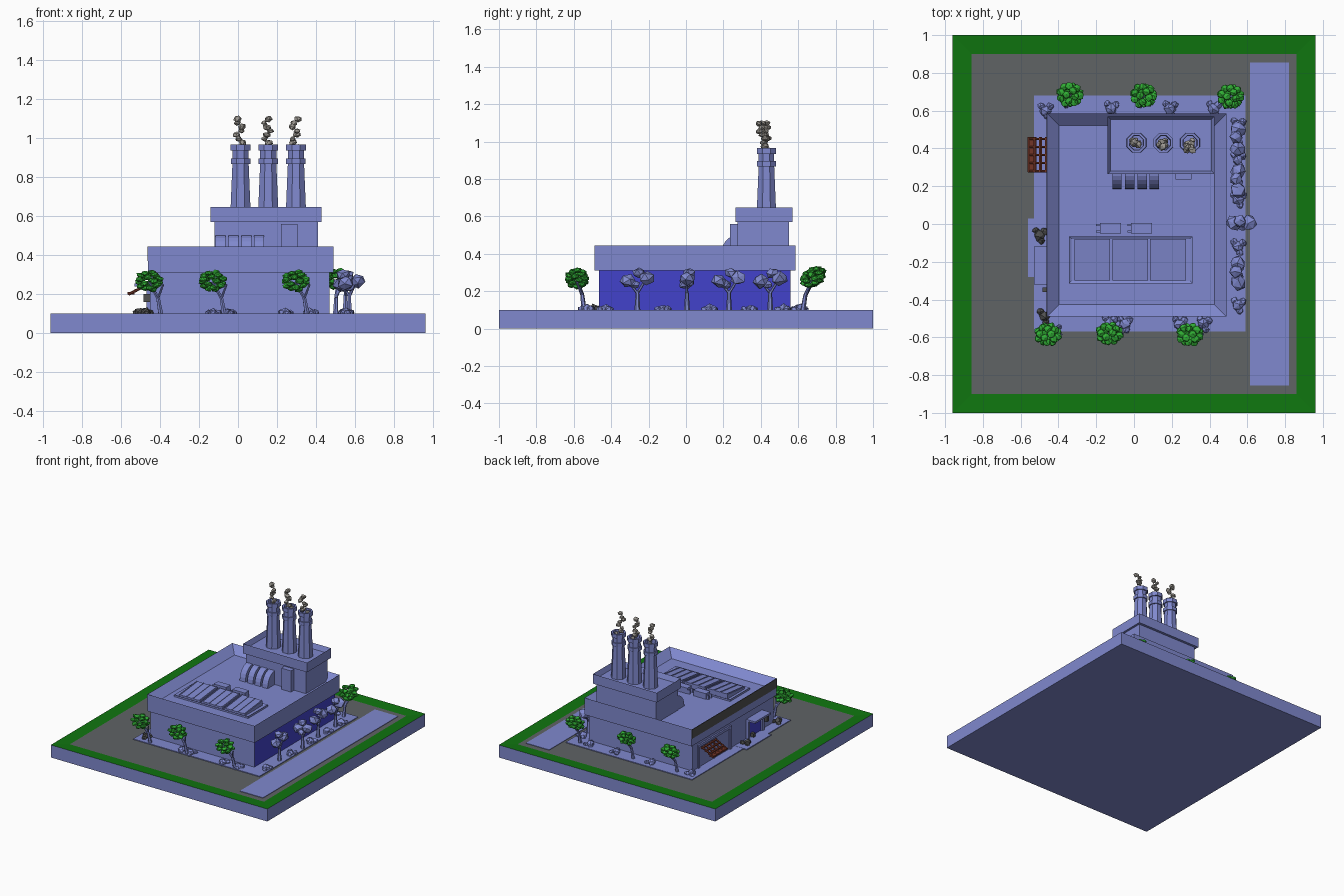
import bpy, bmesh, math, random
from mathutils import Vector, Matrix

if "Cube" in bpy.data.objects:
    bpy.data.objects.remove(bpy.data.objects["Cube"])

random.seed(4)

def mat(name, r, g, b):
    m = bpy.data.materials.new(name)
    m.diffuse_color = (r, g, b, 1)
    m.use_nodes = True
    m.node_tree.nodes["Principled BSDF"].inputs["Base Color"].default_value = m.diffuse_color
    return m

BLUE = mat("pale_blue", .215, .25, .62)
GLASS = mat("deep_blue", .055, .055, .6)
GRASS = mat("grass_green", .005, .18, .005)
LEAF = mat("leaf_green", .03, .42, .035)
ROAD = mat("road_grey", .115, .125, .13)
BROWN = mat("rust_brown", .17, .035, .02)
SMOKE = mat("smoke_grey", .34, .32, .29)
DARK = mat("dark_grey", .08, .08, .08)

def finish(name, bm, *mats):
    bmesh.ops.recalc_face_normals(bm, faces=bm.faces[:])
    me = bpy.data.meshes.new(name)
    bm.to_mesh(me)
    bm.free()
    for m in mats:
        me.materials.append(m)
    ob = bpy.data.objects.new(name, me)
    bpy.context.collection.objects.link(ob)
    return ob

def add_box(bm, x0, x1, y0, y1, z0, z1):
    mx = Matrix.Translation(((x0+x1)/2, (y0+y1)/2, (z0+z1)/2)) @ Matrix.Diagonal((x1-x0, y1-y0, z1-z0, 1))
    bmesh.ops.create_cube(bm, size=1, matrix=mx)

def boxes(name, m, *dims):
    bm = bmesh.new()
    for d in dims:
        add_box(bm, *d)
    return finish(name, bm, m)

def tray(name, dims, rim, depth, *mats):
    """Box whose top is inset and sunk; the first material is the body, the last the floor."""
    bm = bmesh.new()
    add_box(bm, *dims)
    bm.normal_update()
    top = max(bm.faces, key=lambda f: f.calc_center_median().z)
    bmesh.ops.inset_region(bm, faces=[top], thickness=rim)
    bmesh.ops.translate(bm, verts=top.verts[:], vec=(0, 0, -depth))
    top.material_index = len(mats) - 1
    return finish(name, bm, *mats)

def prism_x(bm, profile, x0, x1):
    f = bm.faces.new([bm.verts.new((x0, y, z)) for y, z in profile])
    r = bmesh.ops.extrude_face_region(bm, geom=[f])
    bmesh.ops.translate(bm, verts=[v for v in r["geom"] if isinstance(v, bmesh.types.BMVert)], vec=(x1-x0, 0, 0))

def blob(bm, c, r, squash=.85, jitter=.15):
    rot = Matrix.Rotation(random.uniform(0, 6), 4, 'Z') @ Matrix.Rotation(random.uniform(-.4, .4), 4, 'X')
    mx = Matrix.Translation(c) @ rot @ Matrix.Diagonal((r, r, r*squash, 1))
    vs = bmesh.ops.create_icosphere(bm, subdivisions=1, radius=1, matrix=mx)["verts"]
    for v in vs:
        v.co += Vector([random.uniform(-1, 1) for _ in range(3)]) * r * jitter

def limb(bm, a, b, r0, r1):
    a, b = Vector(a), Vector(b)
    d = b - a
    mx = Matrix.Translation((a+b)/2) @ d.to_track_quat('Z', 'Y').to_matrix().to_4x4()
    bmesh.ops.create_cone(bm, cap_ends=True, segments=6, radius1=r0, radius2=r1, depth=d.length, matrix=mx)

# Base slab with grass border, road surface, paving
bm = bmesh.new()
add_box(bm, -.96, .96, -1, 1, 0, .1)
bm.normal_update()
top = max(bm.faces, key=lambda f: f.calc_center_median().z)
top.material_index = 1
bmesh.ops.inset_region(bm, faces=[top], thickness=.14)
for f in bm.faces:
    if f.normal.z > .9:
        f.material_index = 1
top.material_index = 2
bmesh.ops.translate(bm, verts=top.verts[:], vec=(0, 0, -.006))
finish("base", bm, BLUE, GRASS, ROAD)
boxes("pavement", BLUE, (.615, .82, -.855, .855, .09, .098))
boxes("plaza", BLUE, (-.53, .59, -.57, .68, .09, .1))
boxes("entrance_step", BLUE, (-.56, -.45, -.28, .03, .09, .101))

# Main hall: walls with glazed right side, parapet roof
bm = bmesh.new()
add_box(bm, -.45, .47, -.465, .56, .09, .32)
bm.normal_update()
for f in bm.faces:
    if f.normal.x > .9:
        f.material_index = 1
finish("hall_walls", bm, BLUE, GLASS)
tray("hall_roof", (-.46, .49, -.49, .585, .31, .445), .09, .055, BLUE)
boxes("roof_trim", DARK, (-.463, -.458, -.49, .585, .37, .443))

# Left side: loading bay, rust awning grid, entrance
boxes("bay_frame", BLUE, (-.462, -.44, .08, .10, .1, .28), (-.462, -.44, .48, .50, .1, .28),
      (-.462, -.44, .08, .50, .265, .285), (-.455, -.44, .285, .295, .1, .265))
bm = bmesh.new()
slope = lambda x: .25 + (x + .46) * .5
for i in range(5):
    y = .28 + i * .0425
    limb(bm, (-.455, y, slope(-.455)), (-.56, y, slope(-.56)), .007, .007)
for i in range(4):
    x = -.463 - i * .031
    limb(bm, (x, .275, slope(x)), (x, .46, slope(x)), .009, .009)
add_box(bm, -.565, -.53, .28, .46, .198, .21)
finish("bay_awning", bm, BROWN)
boxes("entrance_canopy", BLUE, (-.53, -.44, -.32, -.12, .24, .255), (-.47, -.44, -.32, -.30, .1, .24),
      (-.47, -.44, -.14, -.12, .1, .24))
boxes("entrance_door", GLASS, (-.456, -.449, -.30, -.14, .1, .24))
boxes("entrance_lamps", DARK, (-.485, -.445, -.36, -.335, .16, .2), (-.485, -.445, -.19, -.165, .1, .13))

# Upper block with parapet and service cabinet
boxes("upper_block", BLUE, (-.12, .41, .275, .55, .38, .58))
tray("upper_roof", (-.14, .427, .265, .57, .57, .647), .022, .04, BLUE)
boxes("service_cabinet", BLUE, (.22, .305, .235, .28, .38, .56))

# Arched vents in front of the upper block
bm = bmesh.new()
arc = [(.28 - .095 * math.cos(a), .39 + .112 * math.sin(a)) for a in [i * math.pi / 12 for i in range(7)]]
for x in (-.09, -.023, .043, .108):
    prism_x(bm, arc + [(.28, .39)], x - .025, x + .025)
finish("arched_vents", bm, BLUE)

# Chimneys: lathe an eight-sided profile with collars and an open mouth
profile = [(.057, .60), (.045, .868), (.054, .868), (.054, .895), (.045, .895), (.045, .935),
           (.055, .935), (.055, .966), (.041, .966), (.038, .90)]
for k, cx in enumerate((.013, .155, .297)):
    bm = bmesh.new()
    rings = []
    for r, z in profile:
        rings.append([bm.verts.new((cx + r * math.cos((i + .5) * math.pi / 4),
                                    .43 + r * math.sin((i + .5) * math.pi / 4), z)) for i in range(8)])
    for a, b in zip(rings, rings[1:]):
        for i in range(8):
            bm.faces.new((a[i], a[(i+1) % 8], b[(i+1) % 8], b[i]))
    bm.faces.new(rings[0])
    bm.faces.new(rings[-1])
    finish(f"chimney_{k+1}", bm, BLUE)
    # Smoke puffs
    bm = bmesh.new()
    for i in range(8):
        t = i / 7
        blob(bm, (cx - .005 + .016 * math.sin(i * 1.7 + k), .43 - (.0, .02, .04)[k] * t + .01 * math.cos(i * 2),
                  .955 + .142 * t), .018 + .004 * (i % 2), .75)
    finish(f"smoke_{k+1}", bm, SMOKE)

# Roof panels: tray, three sloping panels with ribs, equipment boxes
tray("panel_tray", (-.345, .31, -.315, -.065, .38, .405), .02, .008, BLUE)
bm = bmesh.new()
for i in range(3):
    x0 = -.32 + i * .2
    prism_x(bm, [(-.3, .395), (-.08, .395), (-.08, .434), (-.3, .41)], x0 + .006, x0 + .194)
    for j in range(4):
        xx = x0 + .01 + j * .057
        prism_x(bm, [(-.3, .40), (-.08, .40), (-.08, .438), (-.3, .414)], xx, xx + .008)
finish("solar_panels", bm, BLUE)
boxes("roof_units", BLUE, *[b for x in (-.18, -.015) for b in (
    (x, x + .11, -.05, .005, .38, .435), (x - .02, x, -.045, -.035, .39, .42), (x - .02, x, -.01, 0, .39, .42))])

# Leaning leafy trees: base point and crown centre
leafy = [((-.395, -.545), (-.455, -.585)), ((-.07, -.545), (-.13, -.58)), ((.355, -.545), (.295, -.585)),
         ((-.36, .625), (-.34, .685)), ((.03, .625), (.05, .68)), ((.50, .625), (.51, .675))]
bt, bl = bmesh.new(), bmesh.new()
for (bx, by), (cx, cy) in leafy:
    mid = (bx + (cx - bx) * .25, by + (cy - by) * .25, .18)
    limb(bt, (bx, by, .095), mid, .014, .010)
    limb(bt, mid, (cx, cy, .26), .010, .006)
    limb(bt, mid, (bx * .7 + cx * .3 + .03, cy, .25), .007, .005)
    for i in range(22):
        a, h = i * 2.4, (i + .5) / 22 * 2 - 1
        s = math.sqrt(1 - h * h)
        back = 1 if by > 0 else 0
        z = .268 + .045 * h
        blob(bl, (cx + .056 * s * math.cos(a), cy + .045 * s * math.sin(a) + back * h * .02, z + back * .008),
             .023, .65, .1)
finish("leafy_tree_trunks", bt, BLUE)
finish("leafy_tree_crowns", bl, LEAF)

# Row of pale trees along the glazed side
bm = bmesh.new()
for ty, tx in ((-.26, .55), (.005, .57), (.23, .55), (.45, .55)):
    limb(bm, (tx, ty, .095), (tx, ty, .2), .016, .009)
    across = abs(ty) < .1
    for s in (-1, 1):
        d = Vector((.04, 0, 0)) if across else Vector((0, .05, 0))
        c = Vector((tx, ty, .262)) + d * s + Vector((0, 0, .008 * s))
        limb(bm, (tx, ty, .19), c, .008, .006)
        blob(bm, c, .045, .85, .12)
    blob(bm, (tx - .01, ty + .01, .298), .036, .8, .12)
    blob(bm, (tx, ty - .015, .235), .03, .8, .12)
finish("pale_trees", bm, BLUE)

# Low shrubs and stones round the building
for name, m, pts in (
        ("pale_shrubs", BLUE, [(-.13, -.525), (-.05, -.53), (.24, -.53), (.37, -.53), (-.47, .6), (-.12, .61),
                               (.19, .61), (.42, .61), (.55, -.43), (.55, -.12), (.55, .13), (.55, .34), (.55, .52)]),
        ("dark_shrubs", DARK, [(-.5, -.06), (-.475, -.49)])):
    bm = bmesh.new()
    for x, y in pts:
        for dx, dy, r in ((0, 0, .032), (.025, .02, .022), (-.02, .025, .02), (.01, -.03, .02)):
            blob(bm, (x + dx, y + dy, .103), r, .9, .15)
    finish(name, bm, m)
